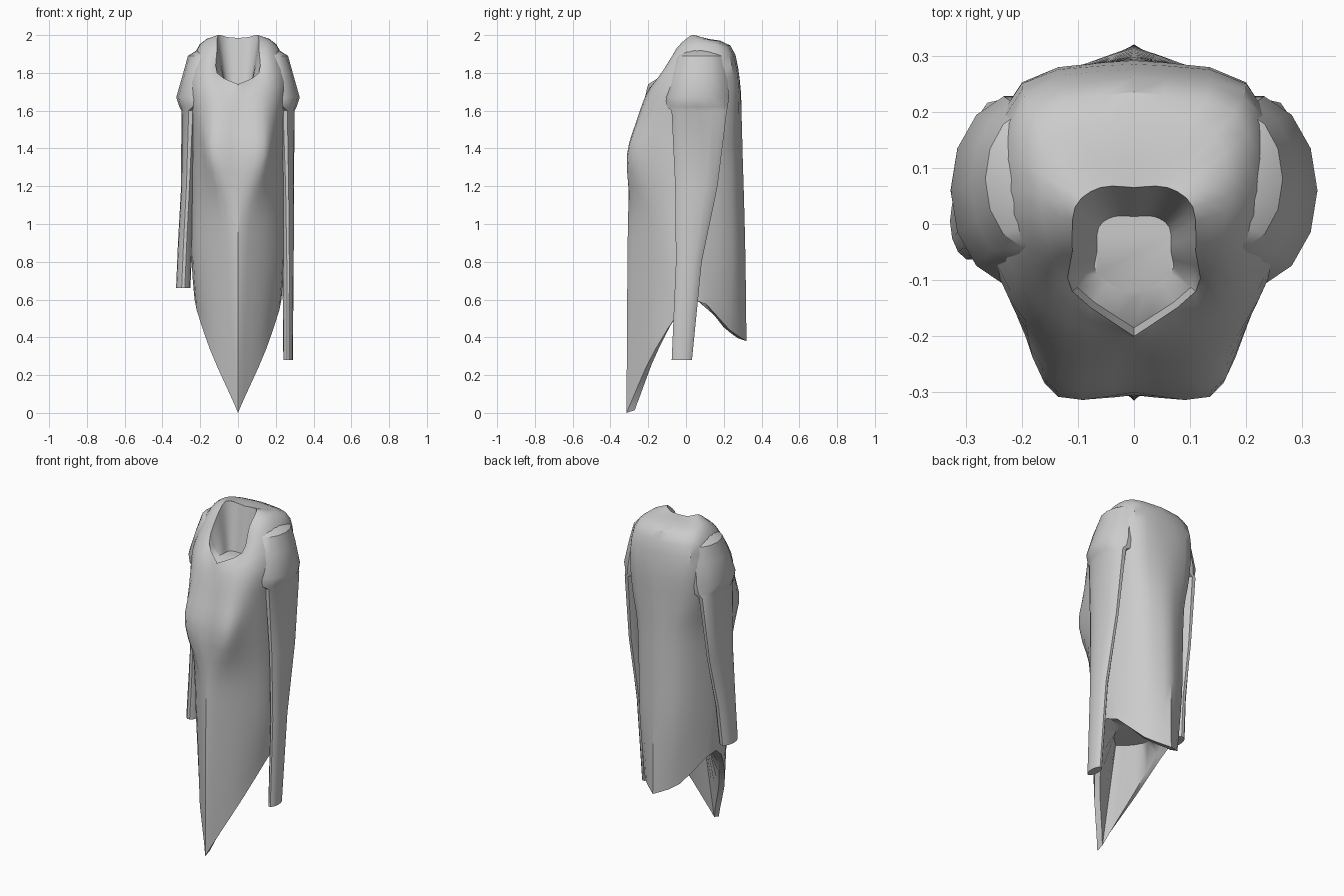
import bpy, bmesh, math
from mathutils import Vector

if "Cube" in bpy.data.objects:
    bpy.data.objects.remove(bpy.data.objects["Cube"])


def spline(pts, n):
    """Catmull-Rom samples through points, n steps per span."""
    p = [pts[0]] + pts + [pts[-1]]
    out = []
    for i in range(1, len(p) - 2):
        a, b, c, d = p[i - 1:i + 3]
        for k in range(n):
            t = k / n
            out.append(0.5 * (2 * b + (c - a) * t + (2 * a - 5 * b + 4 * c - d) * t * t
                              + (3 * b - a - 3 * c + d) * t ** 3))
    return out + [pts[-1].copy()]


def loft(name, rings, angle=35):
    """Closed rings joined into a skin with capped ends."""
    bm = bmesh.new()
    vs = [[bm.verts.new(p) for p in r] for r in rings]
    n = len(vs[0])
    for r, s in zip(vs, vs[1:]):
        for i in range(n):
            j = (i + 1) % n
            bm.faces.new((r[i], r[j], s[j], s[i]))
    bm.faces.new(vs[0])
    bm.faces.new(vs[-1])
    bmesh.ops.recalc_face_normals(bm, faces=bm.faces)
    me = bpy.data.meshes.new(name)
    bm.to_mesh(me)
    bm.free()
    ob = bpy.data.objects.new(name, me)
    bpy.context.collection.objects.link(ob)
    bpy.ops.object.select_all(action='DESELECT')
    ob.select_set(True)
    bpy.context.view_layer.objects.active = ob
    bpy.ops.object.shade_smooth_by_angle(angle=math.radians(angle))
    return ob


# Gown half-sections: front ridge, chest corner, front side, side, back corner, back seam
hem = [(0, -.315, .0), (.03, -.285, .07), (.15, -.16, .34), (.23, .04, .60), (.12, .23, .44), (0, .32, .38)]
levels = [
    (.8, [(0, -.31), (.05, -.28), (.17, -.165), (.245, .0), (.14, .245), (0, .315)]),
    (1.1, [(0, -.305), (.07, -.28), (.18, -.17), (.245, .0), (.15, .24), (0, .308)]),
    (1.36, [(0, -.30), (.135, -.308), (.19, -.2), (.245, .0), (.16, .24), (0, .30)]),
    (1.55, [(0, -.25), (.13, -.255), (.21, -.16), (.25, .03), (.19, .245), (0, .295)]),
]
chest = [(0, -.22, 1.66), (.12, -.2, 1.70), (.22, -.12, 1.74), (.27, .05, 1.77), (.2, .25, 1.78), (0, .285, 1.76)]
shoulder = [(0, -.207, 1.715), (.115, -.15, 1.77), (.17, -.05, 1.91), (.2, .06, 1.95), (.18, .2, 1.945), (0, .235, 1.945)]
neck = [(0, -.2, 1.74), (.11, -.12, 1.8), (.11, -.05, 1.93), (.105, .03, 2.0), (.06, .065, 1.99), (0, .065, 1.985)]
rows = [hem] + [[(x, y, z) for x, y in pts] for z, pts in levels] + [chest, shoulder, neck]

# Smooth down each column, then around each row, and mirror
columns = [spline([Vector(r[c]) for r in rows], 3) for c in range(6)]
rings = []
for row in zip(*columns):
    half = spline(list(row), 3)
    for p in half:
        p.x = max(p.x, 0)
        p.z = min(max(p.z, 0), 2)
    rings.append(half + [Vector((-p.x, p.y, p.z)) for p in half[-2:0:-1]])

# Lining inside the hem and the hollow of the neck
low, top = rings[0], rings[-1]
hem_lining = [[Vector((p.x * .5, p.y * .5, max(p.z, .6))) for p in low],
              [Vector((p.x * .85, p.y * .86, p.z + .015)) for p in low]]
neck_lining = [[Vector((p.x * .92, (p.y + .05) * .9 - .05, p.z - .06)) for p in top],
               [Vector((p.x * .6, (p.y + .05) * .55 - .05, 1.72)) for p in top]]
loft("gown", hem_lining + rings + neck_lining)


def sleeve(name, side, profile):
    """Oval rings: centre x, centre y, half width, half depth, height."""
    rings = [[Vector((side * (cx + hx * math.cos(a)), cy + hy * math.sin(a), z))
              for a in [2 * math.pi * i / 14 for i in range(14)]]
             for cx, cy, hx, hy, z in profile]
    loft(name, rings)


# Puffed shoulder caps flowing into long flat sleeves of unequal length
puff = [(.15, .08, .06, .08, 1.925), (.18, .08, .085, .125, 1.89), (.195, .07, .095, .15, 1.8),
        (.205, .06, .122, .172, 1.67), (.22, .06, .09, .165, 1.62), (.25, .07, .05, .15, 1.60)]
sleeve("right_sleeve", 1, puff + [(.26, .055, .036, .115, 1.2), (.265, .015, .03, .07, .8),
                                  (.265, -.022, .025, .055, .28)])
sleeve("left_sleeve", -1, puff + [(.265, .05, .036, .115, 1.2), (.28, .02, .038, .08, .9),
                                  (.29, .005, .038, .07, .66)])
